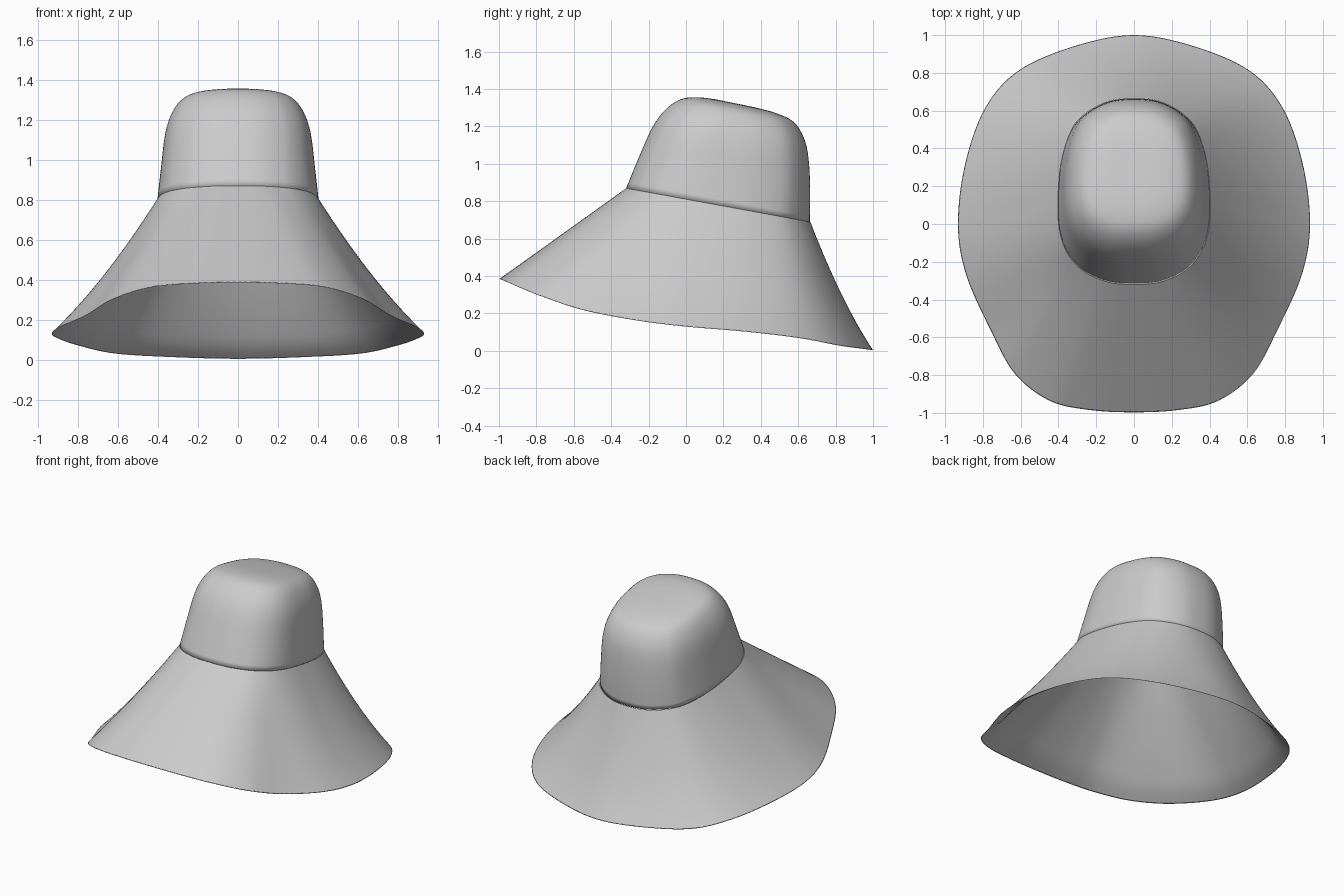
import bpy, bmesh
from mathutils import Vector

if "Cube" in bpy.data.objects:
    bpy.data.objects.remove(bpy.data.objects["Cube"])

STEPS = 8  # samples between outline points

felt = bpy.data.materials.new("grey felt")
felt.use_nodes = True
grey = (0.6, 0.6, 0.6, 1)
felt.diffuse_color = grey
felt.node_tree.nodes["Principled BSDF"].inputs["Base Color"].default_value = grey


def catmull(a, b, c, d, t):
    return 0.5 * (2 * b + (c - a) * t + (2 * a - 5 * b + 4 * c - d) * t * t
                  + (3 * b - a - 3 * c + d) * t ** 3)


def closed_outline(half):
    """Mirror half an outline (back to front) and smooth it."""
    pts = [Vector(p) for p in half]
    pts += [Vector((-p.x, p.y, p.z)) for p in pts[-2:0:-1]]
    n = len(pts)
    return [catmull(pts[i - 1], pts[i], pts[(i + 1) % n], pts[(i + 2) % n], s / STEPS)
            for i in range(n) for s in range(STEPS)]


def loft(name, rings, cap=False):
    bm = bmesh.new()
    rows = [[bm.verts.new(p) for p in ring] for ring in rings]
    n = len(rows[0])
    for low, high in zip(rows, rows[1:]):
        for i in range(n):
            j = (i + 1) % n
            bm.faces.new((low[j], low[i], high[i], high[j]))
    if cap:
        mid = sum((v.co for v in rows[-1]), Vector()) / n
        tip = bm.verts.new(mid)
        for i in range(n):
            bm.faces.new((rows[-1][(i + 1) % n], rows[-1][i], tip))
    for f in bm.faces:
        f.smooth = True
    mesh = bpy.data.meshes.new(name)
    bm.to_mesh(mesh)
    bm.free()
    mesh.materials.append(felt)
    obj = bpy.data.objects.new(name, mesh)
    bpy.context.collection.objects.link(obj)
    return obj


# Outlines of the crown base and of the brim edge, back to front
band_half = [(0, .665), (.13, .65), (.25, .59), (.33, .5), (.385, .33), (.403, .13),
             (.395, -.03), (.355, -.15), (.28, -.24), (.19, -.29), (.1, -.315), (0, -.32)]
edge_half = [(0, 1, .004), (.32, .94, .012), (.614, .81, .03), (.79, .61, .068),
             (.894, .317, .103), (.932, 0, .13), (.89, -.265, .163), (.762, -.556, .22),
             (.63, -.794, .3), (.444, -.937, .36), (.233, -.985, .38), (0, -.997, .385)]
band = closed_outline([(x, y, .811 - .183 * y) for x, y in band_half])
edge = closed_outline(edge_half)


# Brim: outer skin down to the edge, then a thin inner skin back up
def brim_ring(t, depth):
    ring = []
    for a, b in zip(band, edge):
        sag = .09 * min(1, max(0, 1 + b.y))
        ctrl = (a + b) / 2 - Vector((0, 0, sag))
        p = a * (1 - t) ** 2 + ctrl * 2 * t * (1 - t) + b * t * t
        inward = Vector((-b.x, -b.y, -.5)).normalized()
        ring.append(p + inward * depth)
    return ring


ts = [i / 14 for i in range(14)] + [.97, .99, 1]
rings = [brim_ring(t, 0) for t in ts]
rings += [brim_ring(t, .02 * min(1, (1 - t) * 8)) for t in reversed(ts[:-1])]
loft("brim", rings)

# Crown: front y, front z, back y, back z, half width
levels = [(-.32, .87, .662, .69, .403), (-.25, 1.04, .664, .86, .384),
          (-.18, 1.195, .655, 1.03, .364), (-.11, 1.29, .63, 1.14, .33),
          (-.03, 1.345, .575, 1.225, .275), (.06, 1.356, .48, 1.272, .19),
          (.16, 1.345, .36, 1.304, .09)]


def crown_ring(fy, fz, by, bz, w):
    ring = []
    for p in band:
        k = (p.y + .32) / .985
        ring.append(Vector((p.x * w / .403, fy + (by - fy) * k, fz + (bz - fz) * k)))
    return ring


keys = [crown_ring(*lv) for lv in levels]
crown_rings = []
for i in range(len(keys) - 1):
    a, b, c, d = (keys[max(i - 1, 0)], keys[i], keys[i + 1],
                  keys[min(i + 2, len(keys) - 1)])
    for s in range(4):
        crown_rings.append([catmull(*q, s / 4) for q in zip(a, b, c, d)])
crown_rings.append(keys[-1])
crown = loft("crown", crown_rings, cap=True)
lining = crown.modifiers.new("lining", "SOLIDIFY")
lining.thickness = .02
lining.offset = -1
